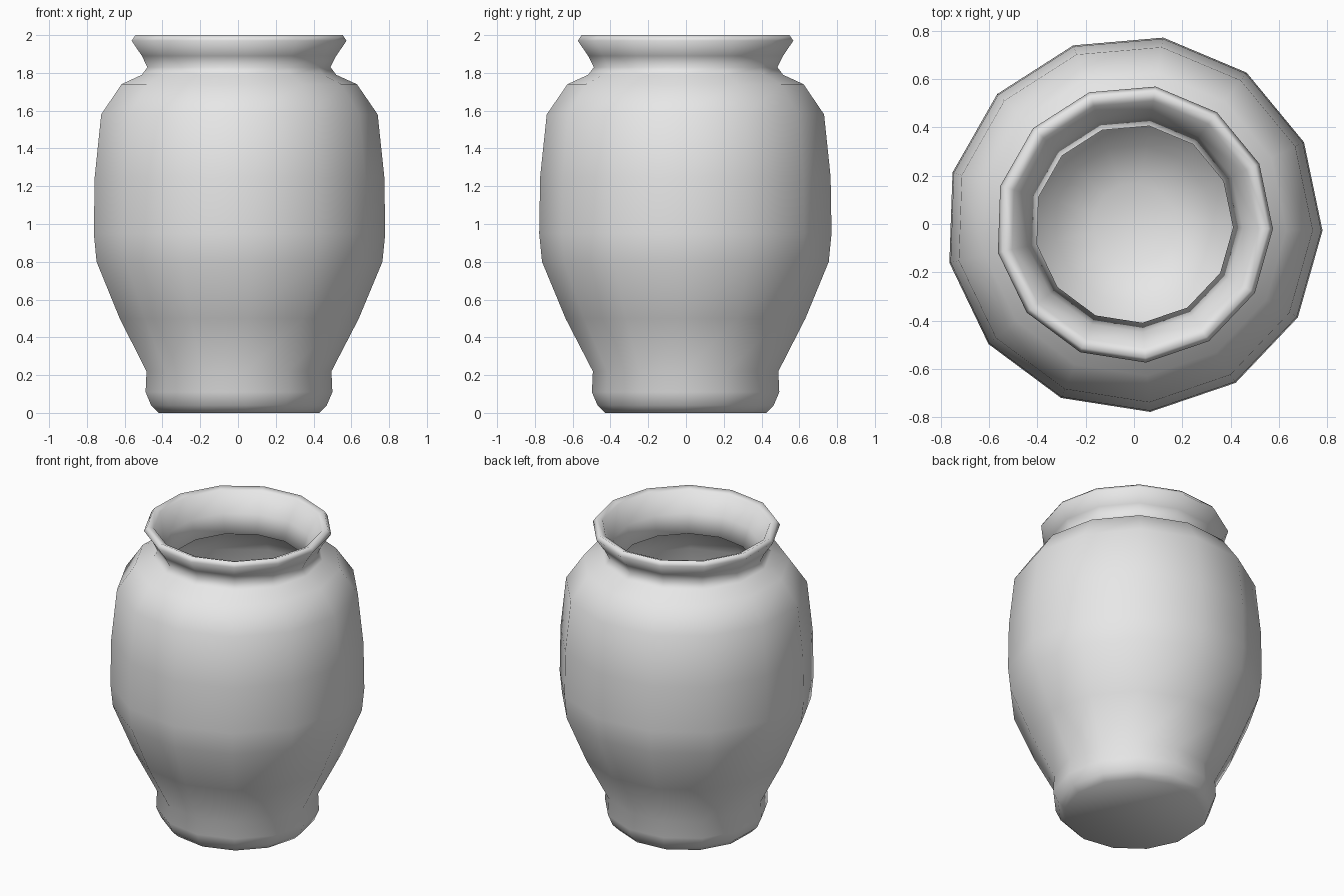
import bpy, bmesh, math

default = bpy.data.objects.get("Cube")
if default:
    bpy.data.objects.remove(default, do_unlink=True)

SIDES = 13
TURN = math.radians(-2)

# Radius and height, from the foot up the outside, over the lip, down the inside
PROFILE = [
    (0.43, 0.0), (0.47, 0.04), (0.50, 0.11), (0.495, 0.22),   # foot
    (0.64, 0.50), (0.765, 0.80), (0.78, 0.95), (0.775, 1.25),  # belly
    (0.74, 1.58), (0.63, 1.74), (0.52, 1.79),                 # shoulder
    (0.49, 1.83), (0.52, 1.89), (0.575, 1.97),                # neck
    (0.555, 2.0), (0.515, 1.985),                             # lip
    (0.45, 1.86), (0.41, 1.74),                               # throat
    (0.56, 1.67), (0.67, 1.52), (0.71, 1.0), (0.65, 0.70),    # inner wall
    (0.49, 0.40), (0.33, 0.20), (0.17, 0.12),                 # inner floor
]

clay = bpy.data.materials.new("grey_clay")
clay.use_nodes = True
clay.diffuse_color = (0.8, 0.8, 0.8, 1)
clay.node_tree.nodes["Principled BSDF"].inputs["Base Color"].default_value = (0.8, 0.8, 0.8, 1)


def add_ring(bm, radius, height):
    angles = [TURN + math.tau * i / SIDES for i in range(SIDES)]
    return [bm.verts.new((radius * math.cos(a), radius * math.sin(a), height)) for a in angles]


# Turned jar body, closed at the foot and at the inner floor
bm = bmesh.new()
rings = [add_ring(bm, r, z) for r, z in PROFILE]
for low, high in zip(rings, rings[1:]):
    for i in range(SIDES):
        j = (i + 1) % SIDES
        bm.faces.new((low[i], low[j], high[j], high[i]))
bm.faces.new(list(reversed(rings[0])))
bm.faces.new(rings[-1])
bmesh.ops.recalc_face_normals(bm, faces=bm.faces[:])

mesh = bpy.data.meshes.new("jar")
bm.to_mesh(mesh)
bm.free()
mesh.materials.append(clay)
mesh.shade_smooth()
jar = bpy.data.objects.new("jar", mesh)
bpy.context.collection.objects.link(jar)
